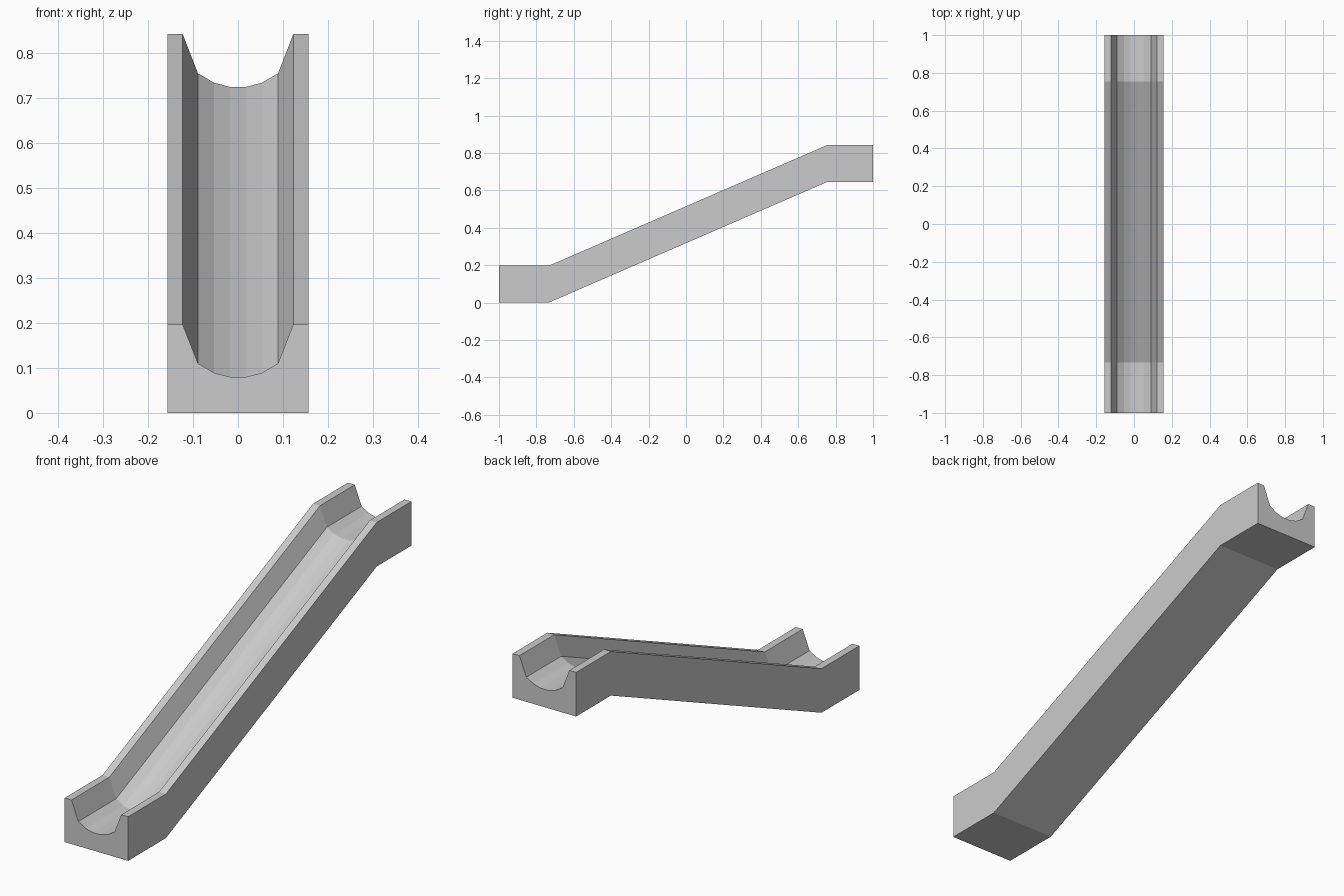
import bpy, bmesh

if "Cube" in bpy.data.objects:
    bpy.data.objects.remove(bpy.data.objects["Cube"])

# Half of the channel cross-section (x, z), from the bed centre out to the base
half = [(0.018, 0.08), (0.053, 0.089), (0.089, 0.11),
        (0.123, 0.197), (0.157, 0.197), (0.157, 0.0)]
profile = half + [(-x, z) for x, z in reversed(half)]

# Stations along the slide (y, lift): low landing, ramp, high landing
stations = [(-1.0, 0.0), (-0.733, 0.0), (0.755, 0.645), (1.0, 0.645)]

# Sweep the upright cross-section through the stations
bm = bmesh.new()
rings = [[bm.verts.new((x, y, z + lift)) for x, z in profile] for y, lift in stations]
n = len(profile)
for a, b in zip(rings, rings[1:]):
    for i in range(n):
        j = (i + 1) % n
        bm.faces.new((a[i], a[j], b[j], b[i]))

# End caps
bm.faces.new(rings[0])
bm.faces.new(rings[-1])
bmesh.ops.recalc_face_normals(bm, faces=bm.faces)

mesh = bpy.data.meshes.new("sloped_channel")
bm.to_mesh(mesh)
bm.free()
bpy.context.collection.objects.link(bpy.data.objects.new("sloped_channel", mesh))
